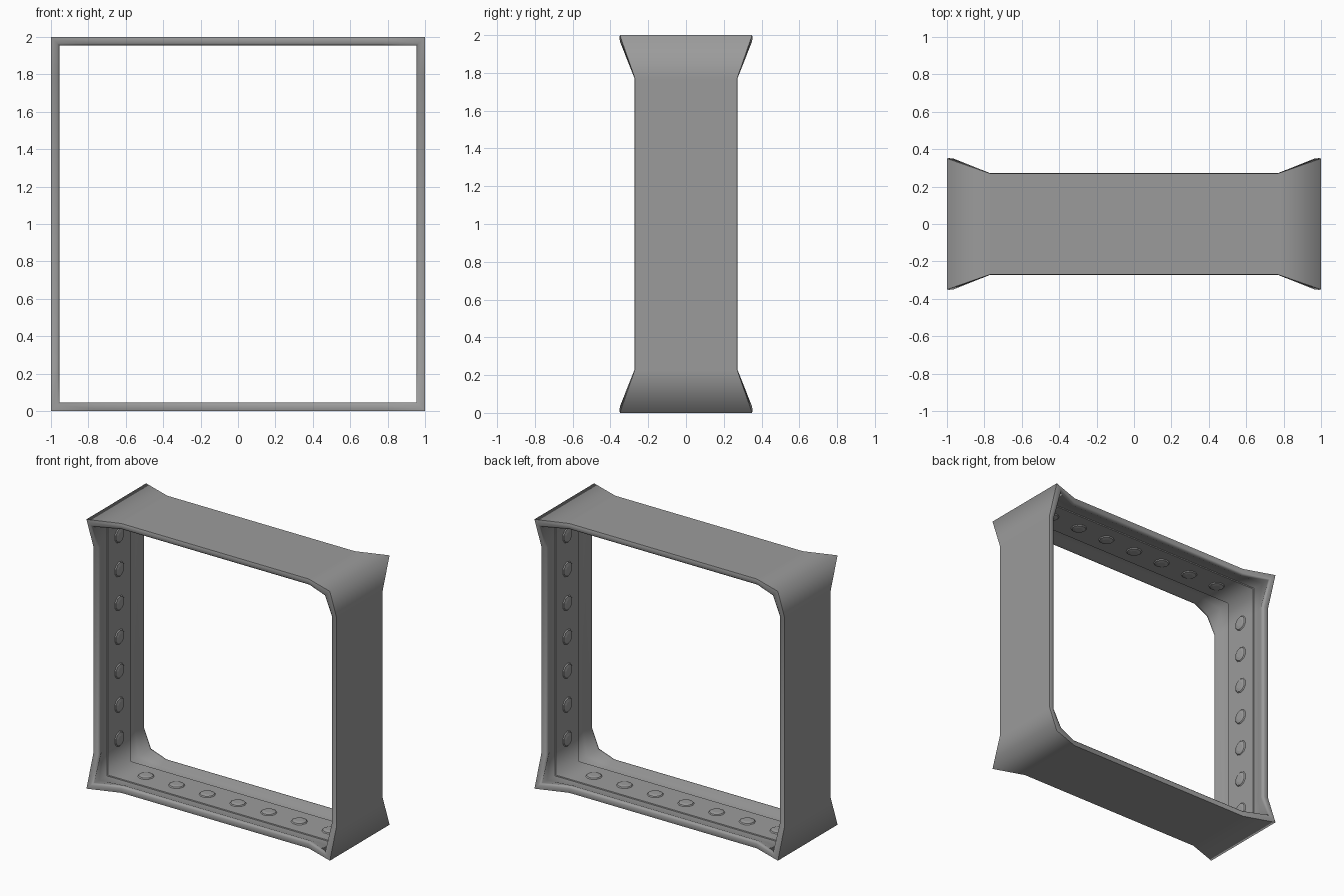
import bpy, bmesh, math
from mathutils import Matrix, Vector

if "Cube" in bpy.data.objects:
    bpy.data.objects.remove(bpy.data.objects["Cube"])

# Half cross-section: (y, depth towards the opening, corner flare, sharp edge)
HALF = [(0.27, 0.0, 0.08, True), (0.272, 0.012, 0.08, False),
        (0.27, 0.034, 0.08, False), (0.262, 0.045, 0.08, False),
        (0.245, 0.046, 0.08, False), (0.19, 0.022, 0.04, False),
        (0.136, 0.018, 0.0, True), (0.134, 0.025, 0.0, True)]
PROFILE = HALF + [(-y, d, -f, s) for y, d, f, s in reversed(HALF)]

# Stations around the square: corner, flare end, flare end, per side
E = 0.77
STATIONS = []
for k in range(4):
    for a, b in ((-1, -1), (-E, -1), (E, -1)):
        for _ in range(k):
            a, b = -b, a
        STATIONS.append((a, b))

# Dark grey metal
metal = bpy.data.materials.new("dark_grey")
metal.diffuse_color = (0.33, 0.33, 0.33, 1)
metal.use_nodes = True
metal.node_tree.nodes["Principled BSDF"].inputs["Base Color"].default_value = metal.diffuse_color


def finish(bm, name):
    bmesh.ops.recalc_face_normals(bm, faces=bm.faces)
    mesh = bpy.data.meshes.new(name)
    bm.to_mesh(mesh)
    bm.free()
    mesh.materials.append(metal)
    obj = bpy.data.objects.new(name, mesh)
    bpy.context.collection.objects.link(obj)
    return obj


# Frame: cross-section swept around the square, wider at the corners
bm = bmesh.new()
rings = []
for a, b in STATIONS:
    corner = abs(a) == 1 and abs(b) == 1
    ring = []
    for y, d, f, s in PROFILE:
        x = a * (1 - d) if abs(a) == 1 else a
        z = b * (1 - d) if abs(b) == 1 else b
        ring.append(bm.verts.new((x, y + (f if corner else 0), z + 1)))
    rings.append(ring)
n, m = len(STATIONS), len(PROFILE)
for i in range(n):
    r, q = rings[i], rings[(i + 1) % n]
    for j in range(m):
        k = (j + 1) % m
        bm.faces.new((r[j], r[k], q[k], q[j])).smooth = True
for i in range(n):
    for j in range(m):
        if PROFILE[j][3]:
            bm.edges.get((rings[i][j], rings[(i + 1) % n][j])).smooth = False
finish(bm, "square_frame")

# Studs: seven low domes along the inner face of each side
bm = bmesh.new()
for k in range(4):
    turn = Matrix.Translation((0, 0, 1)) @ Matrix.Rotation(k * math.pi / 2, 4, 'Y')
    for i in range(-3, 4):
        rows = []
        for rad, h in ((0.057, 0.024), (0.05, 0.032), (0.028, 0.037)):
            rows.append([bm.verts.new(turn @ Vector((
                i * 0.252 + rad * math.cos(t * math.pi / 5),
                rad * math.sin(t * math.pi / 5), -1 + h))) for t in range(10)])
        for lo, hi in zip(rows, rows[1:]):
            for t in range(10):
                u = (t + 1) % 10
                bm.faces.new((lo[t], lo[u], hi[u], hi[t]))
        bm.faces.new(rows[-1])
        bm.faces.new(rows[0][::-1])
finish(bm, "inner_studs")
